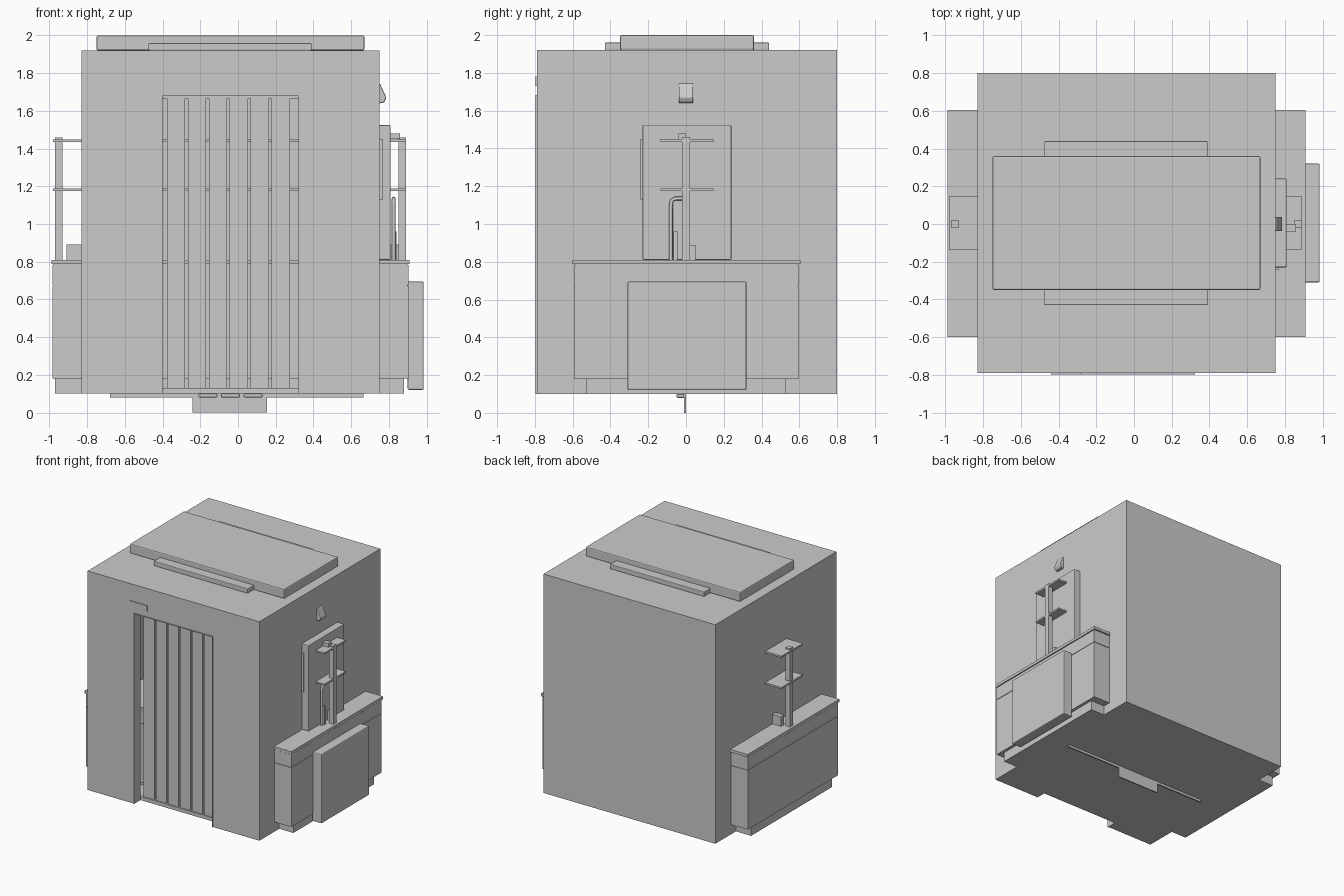
import bpy, bmesh
from mathutils import Vector

old = bpy.data.objects.get("Cube")
if old:
    bpy.data.objects.remove(old, do_unlink=True)

grey = bpy.data.materials.new("plain grey")
grey.use_nodes = True
grey.diffuse_color = (0.6, 0.6, 0.6, 1)
grey.node_tree.nodes["Principled BSDF"].inputs["Base Color"].default_value = (0.6, 0.6, 0.6, 1)


def box(name, x, y, z, bevel=0):
    """Box from its x, y and z ranges, with an optional soft edge."""
    bm = bmesh.new()
    bmesh.ops.create_cube(bm, size=1)
    for v in bm.verts:
        v.co = Vector([r[0] if c < 0 else r[1] for c, r in zip(v.co, (x, y, z))])
    if bevel:
        bmesh.ops.bevel(bm, geom=bm.edges[:], offset=bevel, segments=2, affect='EDGES', profile=0.5)
    return add(name, bm)


def add(name, bm):
    mesh = bpy.data.meshes.new(name)
    bmesh.ops.recalc_face_normals(bm, faces=bm.faces[:])
    bm.to_mesh(mesh)
    bm.free()
    mesh.materials.append(grey)
    ob = bpy.data.objects.new(name, mesh)
    bpy.context.collection.objects.link(ob)
    return ob


def cut(target, cutter):
    mod = target.modifiers.new(cutter.name, 'BOOLEAN')
    mod.operation = 'DIFFERENCE'
    mod.solver = 'EXACT'
    mod.object = cutter
    cutter.hide_render = True
    cutter.hide_viewport = True
    cutter.display_type = 'WIRE'


# Hollow building with a doorway through the front wall
walls = box("walls", (-0.83, 0.75), (-0.79, 0.8), (0.1, 1.92))
cut(walls, box("room_cutter", (-0.75, 0.67), (-0.71, 0.72), (0.13, 1.84)))
cut(walls, box("doorway_cutter", (-0.4, 0.32), (-0.9, -0.71), (0.0, 1.68)))

# Slatted door and its rails
for i in range(6):
    left = -0.377 + i * 0.111
    box("door_slat", (left, left + 0.097), (-0.70, -0.68), (0.13, 1.67))
for z in (0.115, 1.665):
    box("door_rail", (-0.4, 0.32), (-0.705, -0.675), (z, z + 0.015))
for x in (-0.404, 0.32):
    box("door_trim", (x, x + 0.004), (-0.797, -0.71), (0.1, 1.684))
box("door_trim_top", (-0.404, 0.324), (-0.797, -0.79), (1.68, 1.684))
box("wall_plate", (-0.44, -0.28), (-0.797, -0.79), (1.73, 1.78))

# Roof panel and the lower strip under it
box("roof_panel", (-0.75, 0.67), (-0.35, 0.36), (1.92, 2.0), 0.008)
box("roof_strip", (-0.475, 0.39), (-0.43, 0.44), (1.92, 1.96), 0.005)

# Counter running through both side walls
box("counter_plinth", (-0.97, 0.88), (-0.53, 0.53), (0.1, 0.18))
box("counter_body", (-0.985, 0.905), (-0.592, 0.595), (0.18, 0.672))
box("counter_band", (-0.985, 0.905), (-0.592, 0.595), (0.676, 0.782))
box("counter_core", (-0.98, 0.9), (-0.587, 0.59), (0.19, 0.8))
box("counter_top", (-0.99, 0.91), (-0.6, 0.605), (0.787, 0.81))
box("counter_end_panel", (0.9, 0.985), (-0.31, 0.32), (0.12, 0.695), 0.008)

# Shelf rack on two posts
for x in (-0.97, 0.85):
    box("shelf_post", (x, x + 0.04), (-0.02, 0.02), (0.81, 1.46))
for z in (1.175, 1.435):
    box("shelf", (-0.98, 0.89), (-0.135, 0.145), (z, z + 0.014))
box("post_cap", (0.81, 0.86), (-0.04, 0.0), (1.45, 1.48))
box("left_counter_block", (-0.91, -0.83), (0.01, 0.05), (0.81, 0.89))
box("right_counter_block", (0.81, 0.85), (0.02, 0.05), (0.81, 0.89))

# Upright cabinet with a side screen
box("cabinet", (0.4, 0.81), (-0.23, 0.24), (0.81, 1.525), 0.006)
box("cabinet_screen", (0.5, 0.77), (-0.24, -0.23), (1.13, 1.45))

# Bent pipe with a short handle
path = [(0.825, -0.08, 0.81), (0.825, -0.08, 1.1), (0.825, -0.075, 1.125),
        (0.825, -0.055, 1.135), (0.825, -0.02, 1.135)]
curve = bpy.data.curves.new("pipe", 'CURVE')
curve.dimensions = '3D'
curve.bevel_depth = 0.01
curve.bevel_resolution = 2
curve.materials.append(grey)
spline = curve.splines.new('POLY')
spline.points.add(len(path) - 1)
for p, co in zip(spline.points, path):
    p.co = (*co, 1)
bpy.context.collection.objects.link(bpy.data.objects.new("pipe", curve))
box("pipe_handle", (0.82, 0.84), (-0.065, -0.045), (0.81, 0.96))

# Wedge-shaped wall lamp
bm = bmesh.new()
profile = [(0.74, 1.745), (0.753, 1.745), (0.787, 1.67), (0.775, 1.645), (0.74, 1.638)]
face = bm.faces.new([bm.verts.new((x, -0.038, z)) for x, z in profile])
side = bmesh.ops.extrude_face_region(bm, geom=[face])["geom"]
bmesh.ops.translate(bm, vec=(0, 0.076, 0), verts=[g for g in side if isinstance(g, bmesh.types.BMVert)])
bmesh.ops.bevel(bm, geom=bm.edges[:], offset=0.006, segments=2, affect='EDGES', profile=0.5)
add("wall_lamp", bm)

# Hanging plate, rail and clips under the floor
box("floor_rail", (-0.68, 0.665), (-0.012, 0.0), (0.08, 0.11))
box("hanging_plate", (-0.24, 0.155), (-0.01, 0.0), (0.0, 0.1))
for x in (-0.21, -0.09, 0.03):
    box("plate_clip", (x, x + 0.1), (-0.05, -0.01), (0.08, 0.1), 0.006)
